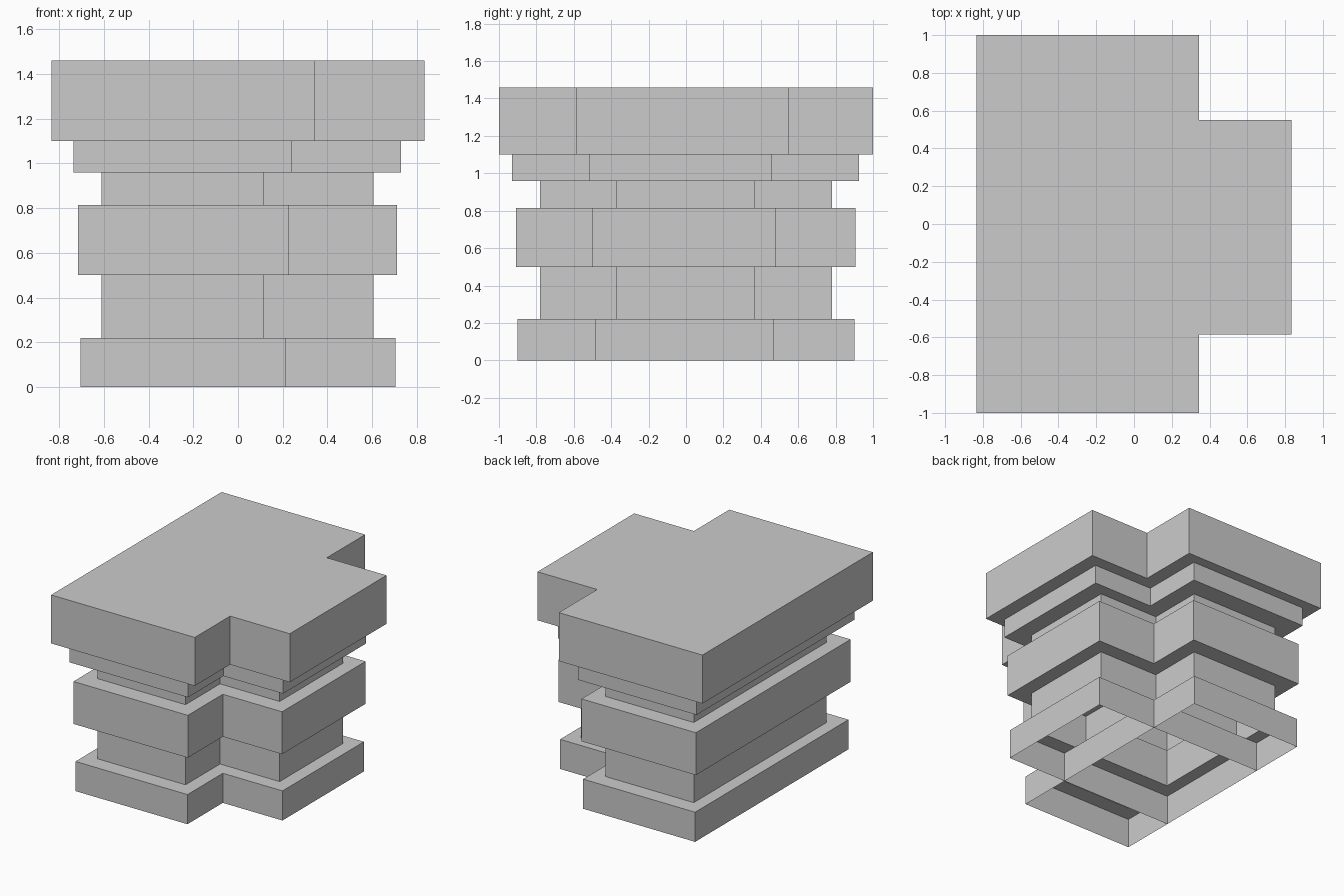
import bpy

if "Cube" in bpy.data.objects:
    bpy.data.objects.remove(bpy.data.objects["Cube"])

# Each tier: z bottom, z top, x left, x right, x notch, y front, y back, notch y front, notch y back
NECK = (-0.61, 0.605, 0.115, -0.78, 0.78, -0.375, 0.37)
TIERS = [
    (0.0, 0.22, -0.705, 0.705, 0.215, -0.90, 0.90, -0.485, 0.47),
    (0.22, 0.50) + NECK,
    (0.50, 0.815, -0.715, 0.712, 0.225, -0.91, 0.905, -0.50, 0.48),
    (0.815, 0.96) + NECK,
    (0.96, 1.10, -0.735, 0.73, 0.24, -0.93, 0.925, -0.515, 0.46),
    (1.10, 1.46, -0.835, 0.835, 0.345, -1.0, 1.0, -0.585, 0.55),
]


def add_mesh(name, verts, faces):
    mesh = bpy.data.meshes.new(name)
    mesh.from_pydata(verts, [], faces)
    mesh.update()
    obj = bpy.data.objects.new(name, mesh)
    bpy.context.collection.objects.link(obj)
    return obj


def stepped_shell(name, outline, sides):
    """Stack the tier outlines into one continuous skin, open below."""
    verts = []
    for tier in TIERS:
        for z in tier[:2]:
            verts += [(x, y, z) for x, y in outline(*tier[2:])]
    faces = []
    for r in range(2 * len(TIERS) - 1):
        a, b = 4 * r, 4 * r + 4
        for i in range(sides):
            j = (i + 1) % 4
            faces.append((a + i, a + j, b + j, b + i))
    return add_mesh(name, verts, faces)


# Main body: the wide rectangular tower
stepped_shell("main_body", lambda x0, x1, xn, y0, y1, n0, n1:
              [(x0, y0), (xn, y0), (xn, y1), (x0, y1)], 4)

# Side projection: three-sided skin running through the main body
stepped_shell("side_projection", lambda x0, x1, xn, y0, y1, n0, n1:
              [(x0, n0), (x1, n0), (x1, n1), (x0, n1)], 3)

# Top lid: T-shaped flat face
_, zt, x0, x1, xn, y0, y1, n0, n1 = TIERS[-1]
lid = [(x0, y0), (xn, y0), (xn, n0), (x1, n0), (x1, n1), (xn, n1), (xn, y1), (x0, y1)]
add_mesh("top_lid", [(x, y, zt) for x, y in lid], [tuple(range(8))])
